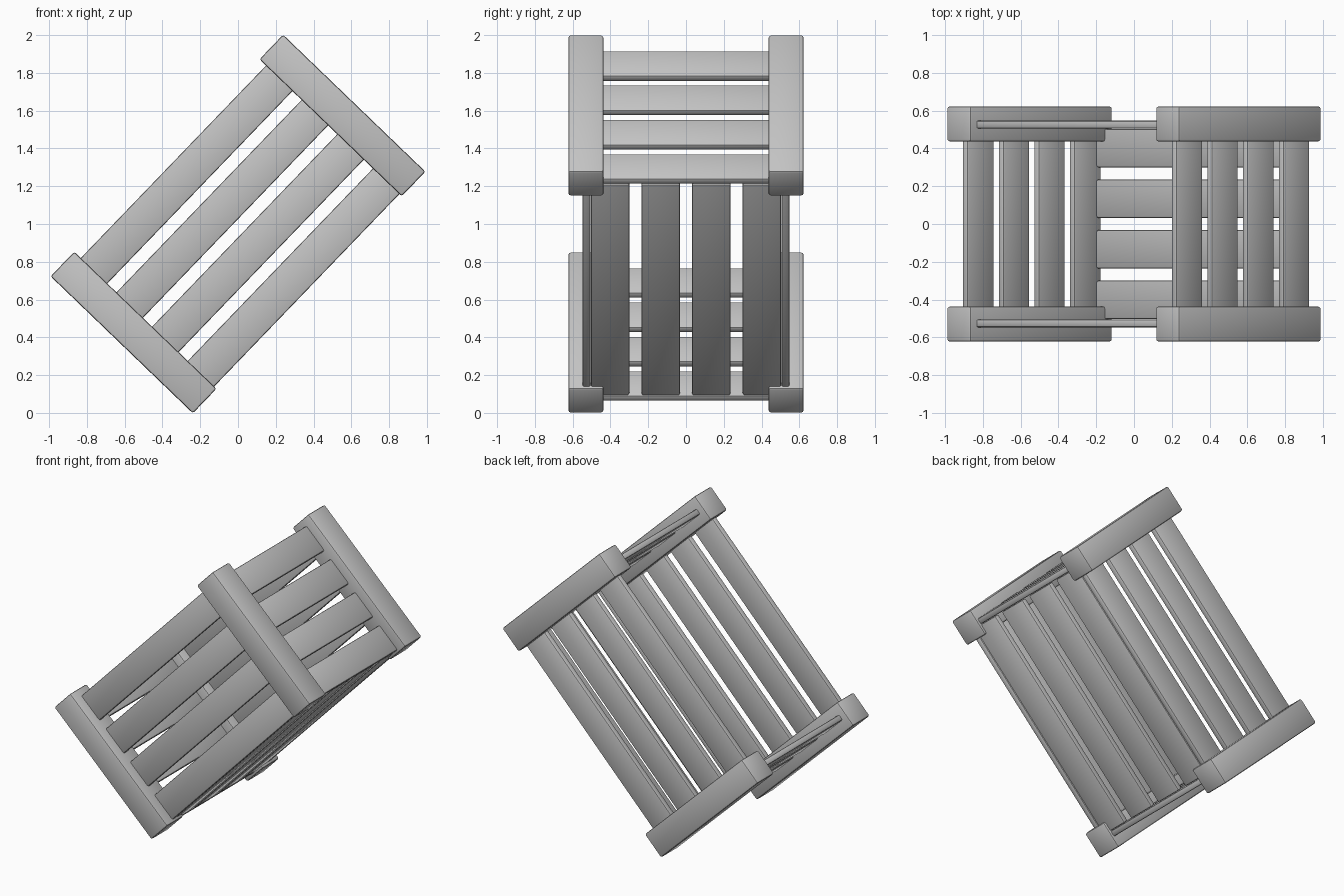
import bpy
import bmesh
from math import radians
from mathutils import Matrix

cube = bpy.data.objects.get("Cube")
if cube:
    bpy.data.objects.remove(cube, do_unlink=True)

grey = bpy.data.materials.new("plain grey")
grey.use_nodes = True
grey.diffuse_color = (0.55, 0.55, 0.55, 1)
grey.node_tree.nodes["Principled BSDF"].inputs["Base Color"].default_value = (0.55, 0.55, 0.55, 1)

# The whole crate is tipped up on one lower edge
TILT = Matrix.Translation((0, 0, 1)) @ Matrix.Rotation(radians(-46.1), 4, 'Y')


def board(name, x, y, z, bevel=0.01):
    """Bevelled box from (min, max) pairs in the crate's own frame."""
    size = [b - a for a, b in (x, y, z)]
    centre = [(a + b) / 2 for a, b in (x, y, z)]
    bm = bmesh.new()
    bmesh.ops.create_cube(bm, size=1, matrix=Matrix.Translation(centre) @ Matrix.Diagonal((*size, 1)))
    bmesh.ops.bevel(bm, geom=bm.edges[:], offset=bevel, segments=2, profile=0.5, affect='EDGES')
    mesh = bpy.data.meshes.new(name)
    bm.to_mesh(mesh)
    bm.free()
    mesh.materials.append(grey)
    obj = bpy.data.objects.new(name, mesh)
    bpy.context.collection.objects.link(obj)
    obj.matrix_world = TILT
    bpy.ops.object.select_all(action='DESELECT')
    obj.select_set(True)
    bpy.context.view_layer.objects.active = obj
    bpy.ops.object.shade_smooth_by_angle(angle=radians(30))


def span(side, inner, outer):
    return tuple(sorted((side * inner, side * outer)))


HALF_H = 0.523
SLAT_TOP, SLAT_W, PITCH = 0.475, 0.195, 0.262
FLOOR = SLAT_TOP - 3 * PITCH - SLAT_W

# Four corner posts
for ex, end in ((-1, "low"), (1, "high")):
    for sy, side in ((-1, "front"), (1, "back")):
        board(f"{side}_{end}_post", span(ex, 0.707, 0.888), span(sy, 0.437, 0.623), (-HALF_H, HALF_H), 0.012)

# Four slats on every wall, let into the posts
for i in range(4):
    top = SLAT_TOP - i * PITCH
    z = (top - SLAT_W, top)
    for s, side, end in ((-1, "front", "low"), (1, "back", "high")):
        board(f"{side}_slat_{i + 1}", (-0.75, 0.75), span(s, 0.506, 0.547), z)
        board(f"{end}_end_slat_{i + 1}", span(s, 0.777, 0.817), (-0.48, 0.48), z)

# Floor slats between the walls
for i in range(4):
    y = (i - 1.5) * 0.268
    board(f"floor_slat_{i + 1}", (-0.775, 0.775), (y - 0.102, y + 0.102), (FLOOR, FLOOR + 0.04))
